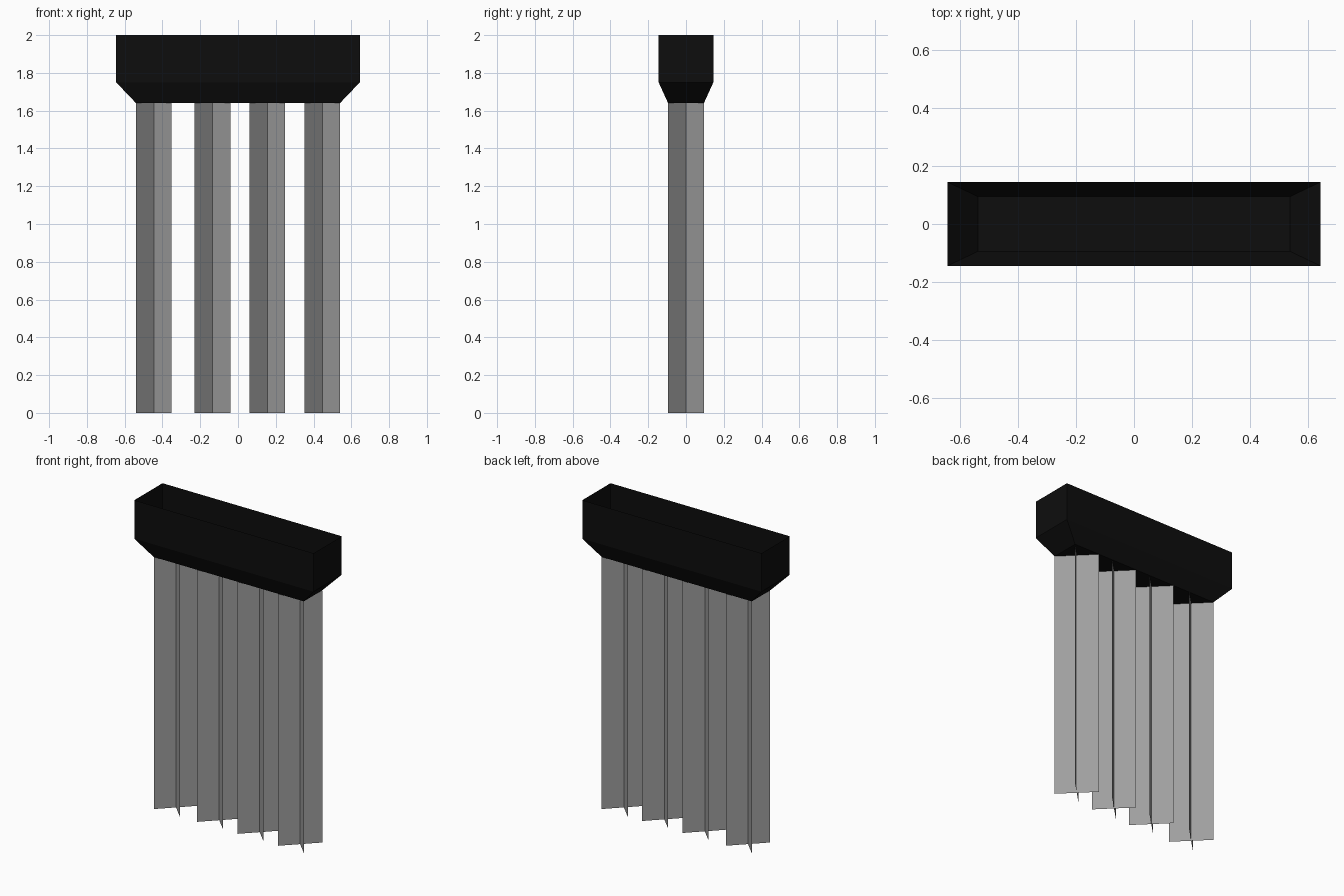
import bpy

if "Cube" in bpy.data.objects:
    bpy.data.objects.remove(bpy.data.objects["Cube"])

def material(name, rgb):
    m = bpy.data.materials.new(name)
    m.diffuse_color = (*rgb, 1)
    m.use_nodes = True
    m.node_tree.nodes["Principled BSDF"].inputs["Base Color"].default_value = m.diffuse_color
    return m

def mesh_object(name, verts, faces, mat):
    me = bpy.data.meshes.new(name)
    me.from_pydata(verts, [], faces)
    me.materials.append(mat)
    me.update()
    ob = bpy.data.objects.new(name, me)
    bpy.context.collection.objects.link(ob)
    return ob

black = material("black", (0.004, 0.004, 0.004))
grey = material("grey", (0.35, 0.35, 0.35))

# Open trough: stacked rectangular rings (half x, half y, z), closed floor, open top
rings = [(0.54, 0.095, 1.64), (0.645, 0.145, 1.75), (0.645, 0.145, 2.0)]
signs = [(-1, -1), (1, -1), (1, 1), (-1, 1)]
verts = [(sx * hx, sy * hy, z) for hx, hy, z in rings for sx, sy in signs]
faces = [(3, 2, 1, 0)]
for r in range(len(rings) - 1):
    for i in range(4):
        j = (i + 1) % 4
        faces.append((r * 4 + i, r * 4 + j, r * 4 + 4 + j, r * 4 + 4 + i))
mesh_object("trough", verts, faces, black)

# Legs: two thin sheets crossed diagonally
h, top = 0.094, 1.64
for n, x in enumerate((-0.446, -0.135, 0.156, 0.447), 1):
    verts, faces = [], []
    for s in (1, -1):
        b = len(verts)
        verts += [(x - h, -s * h, 0), (x + h, s * h, 0), (x + h, s * h, top), (x - h, -s * h, top)]
        faces.append((b, b + 1, b + 2, b + 3))
    mesh_object(f"cross_leg_{n}", verts, faces, grey)
